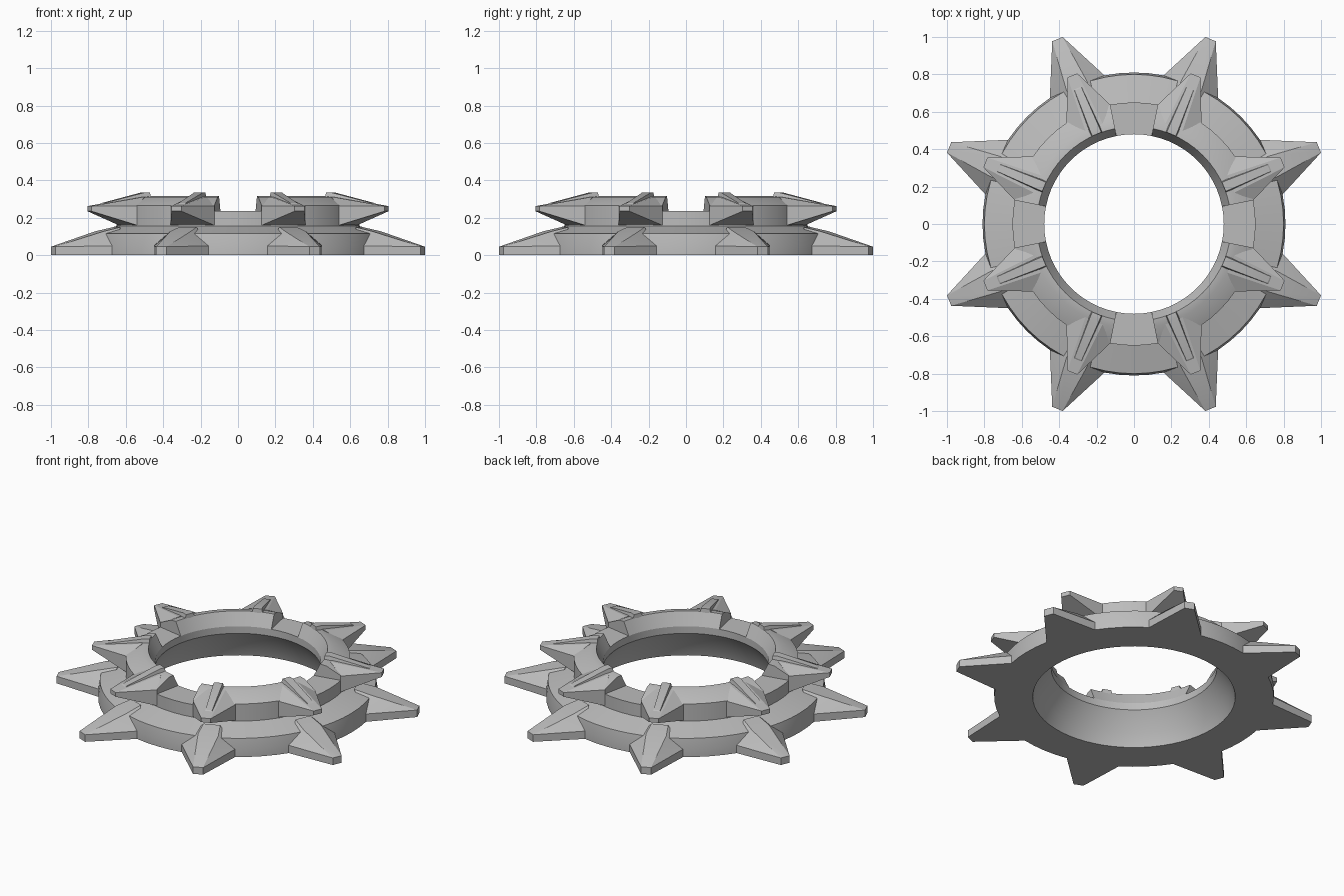
import bpy, bmesh
from math import sin, cos, radians, pi

if "Cube" in bpy.data.objects:
    bpy.data.objects.remove(bpy.data.objects["Cube"])

metal = bpy.data.materials.new("grey_metal")
metal.use_nodes = True
metal.diffuse_color = (0.5, 0.5, 0.5, 1)
metal.node_tree.nodes["Principled BSDF"].inputs["Base Color"].default_value = (0.5, 0.5, 0.5, 1)

STEP = radians(5.625)
HALF = radians(11.25)   # half the angle taken by a spike or a gap


def finish(bm, name):
    bmesh.ops.recalc_face_normals(bm, faces=bm.faces[:])
    mesh = bpy.data.meshes.new(name)
    bm.to_mesh(mesh)
    bm.free()
    mesh.materials.append(metal)
    ob = bpy.data.objects.new(name, mesh)
    bpy.context.collection.objects.link(ob)
    bpy.ops.object.select_all(action="DESELECT")
    ob.select_set(True)
    bpy.context.view_layer.objects.active = ob
    bpy.ops.object.shade_smooth_by_angle(angle=radians(20))
    return ob


def sweep(name, profile, start, steps):
    """Sweep a closed (radius, z) profile around z; caps the ends if partial."""
    bm = bmesh.new()
    full = steps == 64
    cols = []
    for i in range(steps if full else steps + 1):
        a = start + i * STEP
        cols.append([bm.verts.new((r * cos(a), r * sin(a), z)) for r, z in profile])
    n = len(profile)
    for i in range(steps):
        c, d = cols[i], cols[(i + 1) % len(cols)]
        for j in range(n):
            k = (j + 1) % n
            bm.faces.new((c[j], d[j], d[k], c[k]))
    if not full:
        bm.faces.new(cols[0])
        bm.faces.new(cols[-1])
    return finish(bm, name)


def radial_hull(name, points, angle):
    """Convex solid from (radial, half width, z) points mirrored across its axis."""
    bm = bmesh.new()
    for r, w, z in points:
        for s in (-w, w):
            bm.verts.new((r * cos(angle) - s * sin(angle), r * sin(angle) + s * cos(angle), z))
    out = bmesh.ops.convex_hull(bm, input=bm.verts[:])
    loose = [v for v in bm.verts if not v.link_faces]
    bmesh.ops.delete(bm, geom=loose, context="VERTS")
    bmesh.ops.dissolve_limit(bm, angle_limit=radians(1), verts=bm.verts[:], edges=bm.edges[:])
    return finish(bm, name)


def on_arc(r, z):
    """Spike root corner lying on the arc of radius r."""
    return (r * cos(HALF), r * sin(HALF), z)


# main ring, with the waist and the low floor of the crown notches
sweep("base_ring", [(0.587, 0), (0.56, 0.08), (0.48, 0.19), (0.48, 0.235), (0.65, 0.235),
                    (0.65, 0.155), (0.80, 0.115), (0.81, 0.05), (0.81, 0)], 0, 64)

# four raised crown sections between the notches
for q in range(4):
    sweep("crown_section", [(0.48, 0.225), (0.48, 0.235), (0.52, 0.315), (0.56, 0.31),
                            (0.65, 0.265), (0.65, 0.225)], HALF + q * pi / 2, 12)

# base spikes, crown spikes and the ribs on top of the crown spikes
base_spike = [(1.07, 0.03, 0), (1.07, 0.03, 0.045), (1.06, 0.016, 0.05),
              on_arc(0.81, 0), on_arc(0.81, 0.05),
              (0.80, 0.06, 0.128), (0.70, 0.05, 0.15)]
crown_spike = [(0.86, 0.028, 0.235), (0.86, 0.028, 0.262), on_arc(0.65, 0.16),
               on_arc(0.65, 0.262), (0.56, 0.05, 0.312), (0.56, 0.05, 0.23)]
crown_rib = [(0.515, 0.036, 0.29), (0.52, 0.026, 0.335), (0.55, 0.026, 0.335),
             (0.78, 0.02, 0.279), (0.80, 0.022, 0.265), (0.55, 0.036, 0.29)]
for i in range(8):
    angle = radians(22.5 + 45 * i)
    radial_hull("base_spike", base_spike, angle)
    radial_hull("crown_spike", crown_spike, angle)
    radial_hull("crown_rib", crown_rib, angle)
